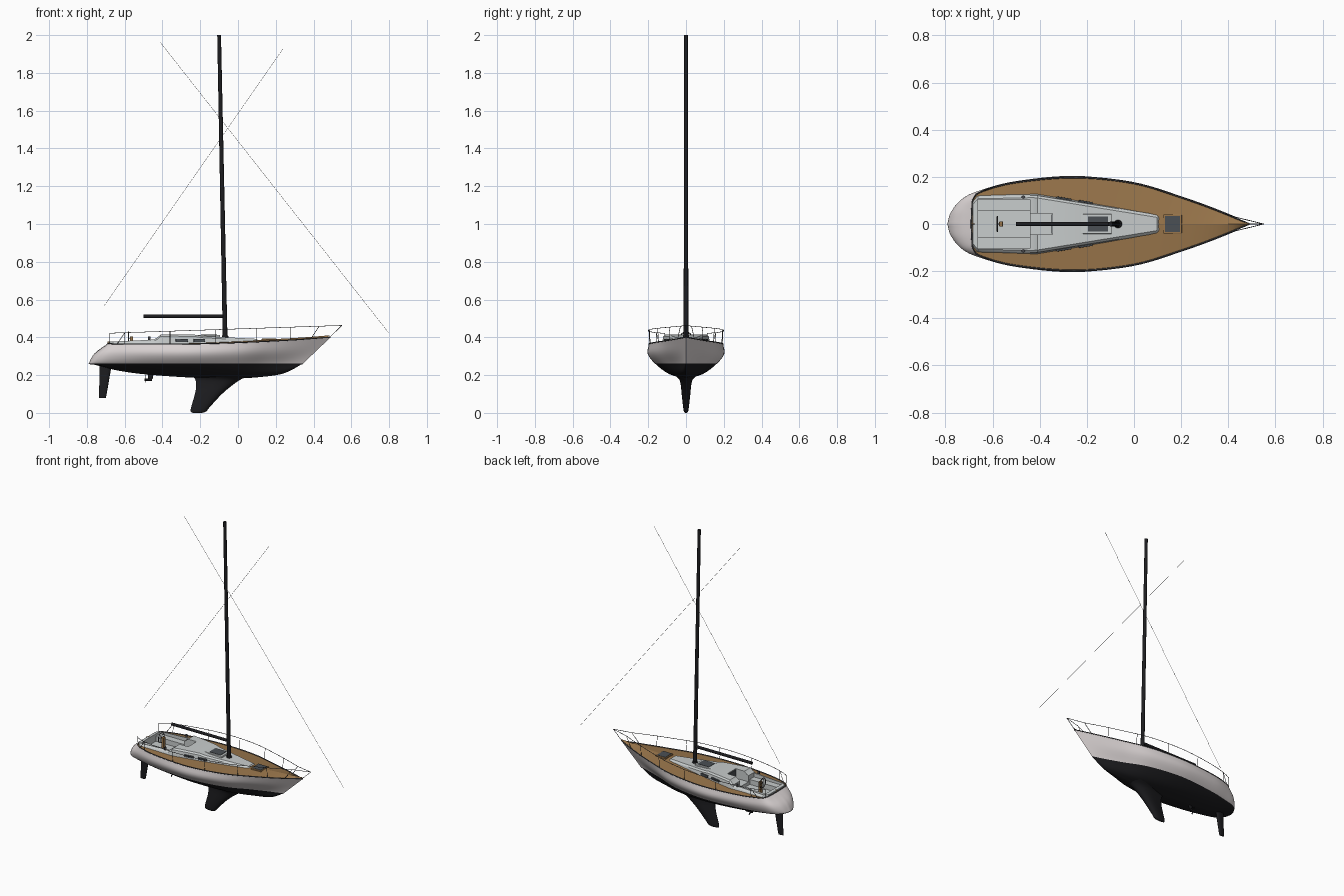
import bpy, bmesh, math
from mathutils import Vector

if "Cube" in bpy.data.objects:
    bpy.data.objects.remove(bpy.data.objects["Cube"])

def mat(name, r, g, b):
    m = bpy.data.materials.new(name)
    m.diffuse_color = (r, g, b, 1)
    m.use_nodes = True
    m.node_tree.nodes["Principled BSDF"].inputs["Base Color"].default_value = m.diffuse_color
    return m

WHITE = mat("hull_white", .74, .69, .69)
BLACK = mat("black", .012, .012, .014)
TEAK = mat("teak", .32, .18, .07)
GREY = mat("cabin_grey", .58, .61, .61)
GLASS = mat("dark_glass", .07, .08, .09)
STEEL = mat("dark_steel", .06, .06, .065)

def finish(o, mats, angle=35):
    for m in mats:
        o.data.materials.append(m)
    bpy.ops.object.select_all(action='DESELECT')
    o.select_set(True)
    bpy.context.view_layer.objects.active = o
    bpy.ops.object.shade_smooth_by_angle(angle=math.radians(angle))
    return o

def loft(name, rows, mats, closed=False, caps=False, pick=None, angle=35):
    """Skin a list of equal-length point rows."""
    bm = bmesh.new()
    vs = [[bm.verts.new(p) for p in r] for r in rows]
    n = len(rows[0])
    for a, b in zip(vs, vs[1:]):
        for j in range(n if closed else n - 1):
            k = (j + 1) % n
            f = bm.faces.new((a[j], a[k], b[k], b[j]))
            f.material_index = pick(j) if pick else 0
    if caps:
        bm.faces.new(vs[0])
        bm.faces.new(vs[-1])
    bmesh.ops.remove_doubles(bm, verts=bm.verts, dist=1e-5)
    bmesh.ops.recalc_face_normals(bm, faces=bm.faces)
    me = bpy.data.meshes.new(name)
    bm.to_mesh(me)
    bm.free()
    o = bpy.data.objects.new(name, me)
    bpy.context.collection.objects.link(o)
    return finish(o, mats, angle)

def both(half):
    return half + [(x, -y, z) for x, y, z in reversed(half[:-1])]

def tubes(name, lines, r, m, res=2):
    cu = bpy.data.curves.new(name, 'CURVE')
    cu.dimensions = '3D'
    cu.bevel_depth, cu.bevel_resolution, cu.use_fill_caps = r, res, True
    for pts in lines:
        s = cu.splines.new('POLY')
        s.points.add(len(pts) - 1)
        for p, q in zip(s.points, pts):
            p.co = (*q, 1)
    cu.materials.append(m)
    o = bpy.data.objects.new(name, cu)
    bpy.context.collection.objects.link(o)
    return o

def box(name, x0, x1, y0, y1, z0, z1, m, bevel=.003, tilt=0):
    bpy.ops.mesh.primitive_cube_add(size=1, location=((x0+x1)/2, (y0+y1)/2, (z0+z1)/2), rotation=(0, 0, tilt))
    o = bpy.context.object
    o.name = name
    o.scale = (x1-x0, y1-y0, z1-z0)
    bpy.ops.object.transform_apply(location=False, rotation=False)
    b = o.modifiers.new("bevel", 'BEVEL')
    b.width, b.segments = bevel, 2
    o.data.materials.append(m)
    return o

def smooth(pts, n):
    """Catmull-Rom samples through points of any dimension."""
    P = [Vector(p) for p in pts]
    P = [2*P[0]-P[1]] + P + [2*P[-1]-P[-2]]
    out = []
    for i in range(1, len(P)-2):
        a, b, c, d = P[i-1:i+3]
        for k in range(n):
            t = k/n
            out.append(.5*(2*b + (c-a)*t + (2*a-5*b+4*c-d)*t*t + (3*b-a-3*c+d)*t**3))
    return out + [P[-2]]

def lerp_table(tab, x):
    if x <= tab[0][0]:
        return tab[0][1]
    for (a, u), (b, v) in zip(tab, tab[1:]):
        if x <= b:
            return u + (v-u)*(x-a)/(b-a) if b > a else v
    return tab[-1][1]

# Hull: sheer x,y,z / waterline x,y / keel line x,z
WL = .262
ST = [(-.69, 0, .367, -.79, 0, -.79, .262), (-.688, .06, .367, -.777, .05, -.765, .256),
      (-.68, .11, .366, -.735, .092, -.71, .243), (-.64, .14, .364, -.65, .117, -.64, .225),
      (-.50, .176, .363, -.5, .146, -.5, .205), (-.25, .197, .364, -.25, .165, -.25, .187),
      (0, .172, .371, -.02, .132, -.02, .182), (.2, .112, .38, .14, .07, .14, .192),
      (.35, .058, .389, .25, .03, .25, .212), (.49, 0, .40, .345, 0, .345, .262)]
dense = smooth(ST, 6)
rows, sheer = [], []
for sx, sy, sz, wx, wy, kx, kz in dense:
    bulge = .2*(wx-sx) if sx < -.6 else 0
    S, W, K = (sx, sy, sz), (wx, wy, WL), (kx, 0, kz)
    M = ((sx+wx)/2 + bulge, (sy+wy)/2*1.12, (sz+WL)/2)
    L = (wx*.5+kx*.5, wy*.55, kz+.27*(WL-kz))
    rows.append(both([tuple(p) for p in smooth([S, M, W, L, K], 4)]))
    sheer.append(S)
loft("hull", rows, [WHITE, BLACK], pick=lambda j: int(8 <= j < 24), angle=50)
edge = {i: sorted((s[0], s[i]) for s in sheer) for i in (1, 2)}
def sheer_y(x): return lerp_table(edge[1], x)
def sheer_z(x): return lerp_table(edge[2], x)

# Side and fore deck, running in to the cabin edge
CAB = [(-.685, .10), (-.665, .125), (-.42, .13), (.11, .044)]
def cab(x): return lerp_table(CAB, x)
for side, label in ((1, "left"), (-1, "right")):
    drows = []
    for x, y, z in sheer:
        yi = min(y, cab(x)-.006) if x < .1 else 0
        row = []
        for k in range(5):
            yy = y + (yi-y)*k/4
            row.append((x + (max(x, -.67)-x)*k/4, side*yy, z-.001 + .012*(1-yy/max(y, 1e-4))))
        drows.append(row)
    loft("deck_" + label, drows, [TEAK])
    tubes("toe_rail_" + label, [[(x, side*y, z+.001) for x, y, z in sheer]], .003, STEEL, 1)

# Cabin, cockpit seats and well as one lofted moulding
def sec(x, zt, yi=.06, zs=None, yw=.045, zf=None):
    c = cab(x)
    zs = zs or zt
    zf = zf or zs
    yi, yw = min(yi, c-.022), min(yw, c-.024)
    return both([(x, c, .355), (x, c-.008, zt-.009), (x, c-.018, zt), (x, yi, zt), (x, yi, zs),
                 (x, yw, zs), (x, yw, zf), (x, 0, zf)])
WELL = dict(yi=.103, zs=.362, yw=.058, zf=.328)
cabin = [sec(-.686, .356), sec(-.684, .376), sec(-.662, .378), sec(-.661, .378, **WELL),
         sec(-.442, .388, **WELL), sec(-.441, .392, zf=.35), sec(-.428, .398, zf=.35),
         sec(-.41, .414, zf=.35), sec(-.346, .415, zf=.35), sec(-.345, .415),
         sec(-.23, .414), sec(-.19, .407), sec(-.06, .40), sec(.098, .392), sec(.112, .378)]
loft("cabin_and_cockpit", cabin, [GREY], angle=25)
box("companion_door", -.35, -.343, -.04, .04, .35, .41, GLASS, .001)

# Hatches and cabin side windows
box("sliding_hatch", -.24, -.095, -.042, .042, .395, .413, GREY)
box("sliding_hatch_glass", -.195, -.11, -.032, .032, .40, .4155, GLASS, .001)
box("fore_hatch", .125, .203, -.041, .041, .375, .393, TEAK)
box("fore_hatch_glass", .132, .196, -.035, .035, .38, .395, GLASS, .001)
for s in (1, -1):
    for i, (a, b) in enumerate(((-.33, -.265), (-.235, -.175))):
        y = s*(cab((a+b)/2)-.002)
        box(f"side_window_{i}_{s}", a, b, y-.004, y+.004, .376, .392, GLASS, .002, -s*.16)
    # Winches on the coaming
    bpy.ops.mesh.primitive_cylinder_add(vertices=16, radius=.007, depth=.018, location=(-.47, s*.114, .395))
    finish(bpy.context.object, [STEEL]).name = f"winch_{s}"

# Keel and rudder from stacked foil sections
FOIL = [(0, 0), (.02, .35), (.08, .7), (.18, .93), (.32, 1), (.55, .8), (.8, .38), (1, .04)]
def fin(name, levels):
    rs = []
    for z, le, te, t in levels:
        h = [(le+(te-le)*f, t*w, z) for f, w in FOIL]
        rs.append(h + [(x, -y, z) for x, y, z in reversed(h[1:])])
    loft(name, rs, [BLACK], closed=True, caps=True, angle=50)
fin("keel", [tuple(v) for v in smooth([(.2, .06, -.25, .065), (.18, .02, -.228, .038), (.15, -.025, -.221, .028),
    (.1, -.085, -.228, .023), (.03, -.15, -.248, .015), (.008, -.168, -.25, .011), (0, -.19, -.24, .005)], 4)])
fin("rudder", [(.27, -.666, -.732, .011), (.2, -.678, -.732, .01), (.09, -.697, -.737, .006), (.08, -.70, -.737, .004)])

# Drive leg and propeller
fin("drive_leg", [(.215, -.445, -.48, .007), (.18, -.452, -.475, .005)])
tubes("propeller_shaft", [[(-.455, 0, .176), (-.495, 0, .176)]], .006, BLACK)
for i in range(3):
    a = i*2*math.pi/3 + math.pi/2
    d = Vector((0, math.cos(a), math.sin(a)))
    o = box(f"propeller_blade_{i}", -.4925, -.4895, -.005, .005, -.011, .011, BLACK, .001)
    o.location = Vector((-.491, 0, .176)) + d*.014
    o.rotation_euler = (a - math.pi/2, 0, 0)

# Mast, boom and stays
def spar(name, a, b, r0, r1):
    a, b = Vector(a), Vector(b)
    bpy.ops.mesh.primitive_cone_add(vertices=20, radius1=r0, radius2=r1, depth=(b-a).length, location=(a+b)/2)
    o = bpy.context.object
    o.name = name
    o.rotation_euler = (b-a).to_track_quat('Z', 'Y').to_euler()
    finish(o, [BLACK])
spar("mast", (-.068, 0, .385), (-.1, 0, 2), .0125, .010)
spar("mast_collar", (-.068, 0, .395), (-.068, 0, .411), .018, .016)
spar("boom", (-.5, 0, .511), (-.075, 0, .511), .0095, .0095)
tubes("forestay", [[(-.41, 0, 1.96), (.797, 0, .425)]], .0008, STEEL, 1)
tubes("backstay", [[(.24, 0, 1.93), (-.71, 0, .565)]], .0008, STEEL, 1)

# Steering wheel and pedestal
bpy.ops.mesh.primitive_torus_add(major_segments=32, minor_segments=8, major_radius=.032, minor_radius=.0025,
                                 location=(-.58, 0, .396), rotation=(0, math.pi/2, 0))
finish(bpy.context.object, [STEEL]).name = "steering_wheel"
spokes = [[(-.58, 0, .396), (-.58, .032*math.cos(a), .396+.032*math.sin(a))] for a in (i*math.pi/3 for i in range(6))]
tubes("wheel_spokes", spokes + [[(-.58, 0, .396), (-.565, 0, .396)]], .0015, STEEL, 1)
box("wheel_pedestal", -.572, -.556, -.011, .011, .326, .405, TEAK)

# Guard rails, stanchions, bow and stern rails
def rail_z(x): return .422 + .041*(x+.68)/1.23
lines = []
for s in (1, -1):
    xs = [-.67 + i*1.1/30 for i in range(31)]
    lines.append([(-.68, s*.112, .422)] + [(x, s*(sheer_y(x)+.004), rail_z(x)) for x in xs] + [(.55, 0, .463)])
    lines.append([(-.68, s*.112, .422), (-.68, s*.108, .365)])
    for x, lean in ((-.6, -.04), (-.6, 0), (-.36, 0), (-.12, 0), (.1, 0), (.28, 0), (.43, -.045)):
        b = x + lean
        lines.append([(b, s*sheer_y(b), sheer_z(b)), (x, s*(sheer_y(x)+.004), rail_z(x))])
lines.append([(.485, 0, .40), (.55, 0, .463)])
tubes("guard_rails", lines, .0016, STEEL, 1)
